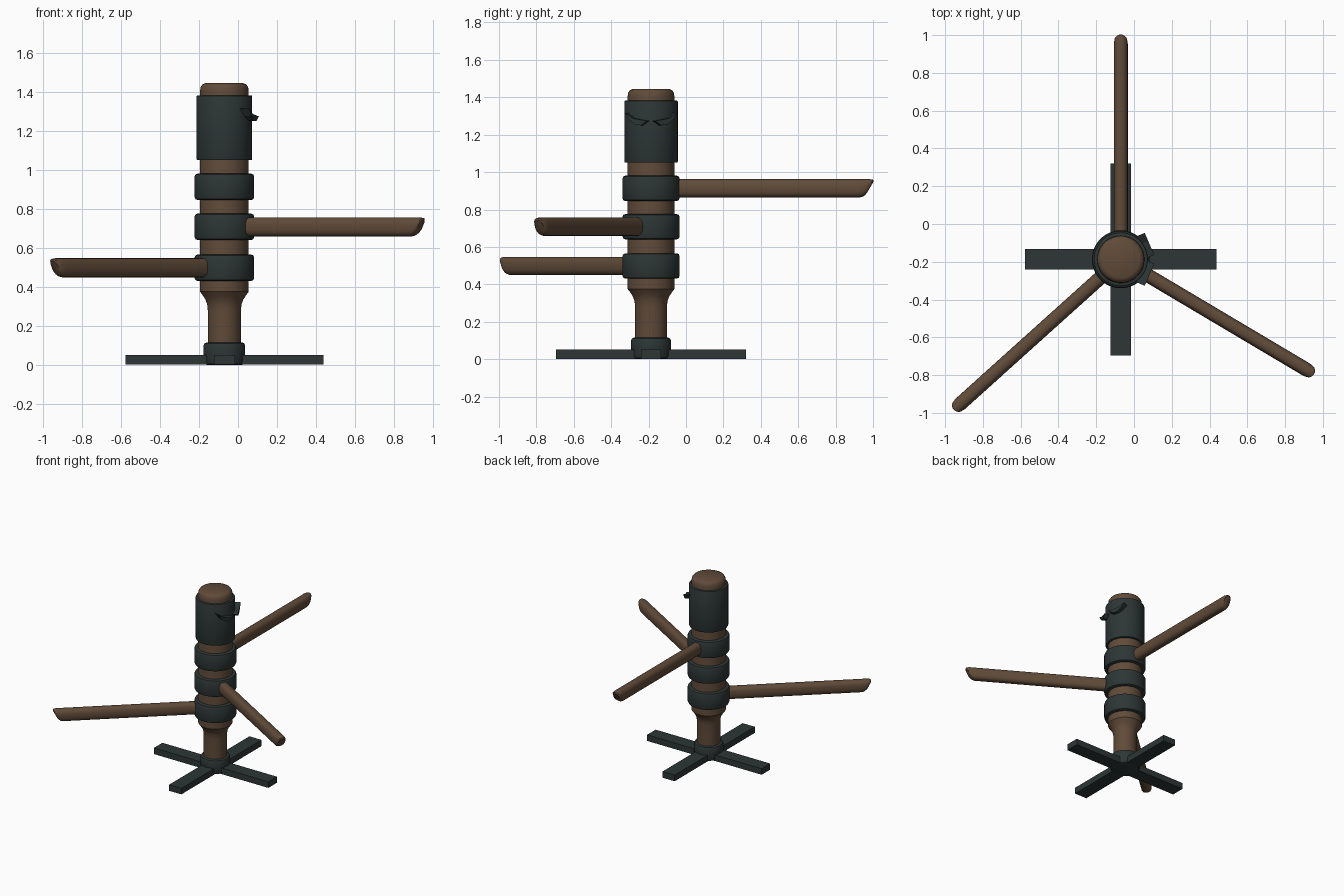
import bpy, bmesh, math
from mathutils import Vector

if "Cube" in bpy.data.objects:
    bpy.data.objects.remove(bpy.data.objects["Cube"])

CX, CY = -0.07, -0.187          # axis of the post

def material(name, rgb):
    m = bpy.data.materials.new(name)
    m.diffuse_color = (*rgb, 1)
    m.use_nodes = True
    m.node_tree.nodes["Principled BSDF"].inputs["Base Color"].default_value = m.diffuse_color
    return m

WOOD = material("brown wood", (0.118, 0.070, 0.041))
IRON = material("dark iron", (0.026, 0.037, 0.036))

def finish(name, bm, mat, smooth=True, angle=35):
    bmesh.ops.recalc_face_normals(bm, faces=bm.faces)
    me = bpy.data.meshes.new(name)
    bm.to_mesh(me)
    bm.free()
    me.materials.append(mat)
    ob = bpy.data.objects.new(name, me)
    bpy.context.collection.objects.link(ob)
    ob.location = (CX, CY, 0)
    if smooth:
        bpy.ops.object.select_all(action='DESELECT')
        ob.select_set(True)
        bpy.context.view_layer.objects.active = ob
        bpy.ops.object.shade_smooth_by_angle(angle=math.radians(angle))
    return ob

def loft(bm, rings):
    """Skin a list of vertex-position rings and cap both ends."""
    vs = [[bm.verts.new(p) for p in r] for r in rings]
    n = len(vs[0])
    for a, b in zip(vs, vs[1:]):
        for i in range(n):
            j = (i + 1) % n
            bm.faces.new((a[i], a[j], b[j], b[i]))
    bm.faces.new(vs[0][::-1])
    bm.faces.new(vs[-1])

def lathe(name, profile, mat, n=48):
    bm = bmesh.new()
    loft(bm, [[(r * math.cos(2 * math.pi * i / n), r * math.sin(2 * math.pi * i / n), z)
               for i in range(n)] for r, z in profile])
    return finish(name, bm, mat)

def band(name, r, z0, z1, b):
    c = 0.3 * b
    lathe(name, [(r - b, z0), (r - c, z0 + c), (r, z0 + b),
                 (r, z1 - b), (r - c, z1 - c), (r - b, z1)], IRON)

def prism(name, outline, depth, mat, place):
    """Extrude a 2D outline; place(u, v, w) maps it into space."""
    bm = bmesh.new()
    loft(bm, [[place(u, v, w) for u, v in outline] for w in depth])
    return finish(name, bm, mat, smooth=False)

# Wooden post with narrowed foot and rounded top
lathe("post", [(0.085, 0.02), (0.085, 0.28), (0.088, 0.31), (0.097, 0.335), (0.112, 0.358),
               (0.125, 0.375), (0.125, 1.405), (0.122, 1.424), (0.113, 1.438), (0.098, 1.445)], WOOD)

# Iron bands, head sleeve and foot collar
for label, z in (("lower", 0.498), ("middle", 0.708), ("upper", 0.913)):
    band(label + "_band", 0.153, z - 0.068, z + 0.068, 0.016)
band("head_sleeve", 0.143, 1.05, 1.382, 0.006)
band("foot_collar", 0.107, 0.0, 0.115, 0.016)

# Cross-shaped foot
L, W = 0.508, 0.054
quarter = [(L, -W), (L, W), (W, W)]
cross = []
for k in range(4):
    c, s = [(1, 0), (0, 1), (-1, 0), (0, -1)][k]
    cross += [(c * x - s * y, s * x + c * y) for x, y in quarter]
prism("cross_foot", cross, (0.002, 0.051), IRON, lambda u, v, w: (u, v, w))

# Three wooden arms: oval bars whose tips are cut back underneath
def arm(name, angle, z, length, n=24):
    a = math.radians(angle)
    d, t = Vector((math.cos(a), math.sin(a), 0)), Vector((-math.sin(a), math.cos(a), 0))
    # distance along arm, width scale, height scale, backward lean of the ring
    stations = [(0.05, 1, 1, 0), (length - 0.075, 1, 1, 0.0), (length - 0.045, 1, 1, 0.025),
                (length - 0.028, 0.9, 0.92, 0.03), (length - 0.02, 0.7, 0.72, 0.03)]
    rings = []
    for s, kw, kh, lean in stations:
        ring = []
        for i in range(n):
            q = 2 * math.pi * i / n
            cu, cv = math.cos(q), math.sin(q)
            u = 0.037 * kw * math.copysign(abs(cu) ** 0.8, cu)
            v = 0.049 * kh * math.copysign(abs(cv) ** 0.8, cv)
            ring.append(d * (s + lean * cv * kh) + t * u + Vector((0, 0, z + v)))
        rings.append(ring)
    bm = bmesh.new()
    loft(bm, rings)
    finish(name, bm, WOOD, angle=40)

arm("upper_arm", 90, 0.914, 1.188)
arm("middle_arm", -30.7, 0.708, 1.188)
arm("lower_arm", 222, 0.498, 1.188)

# Slanted angry eyes on the +x side of the sleeve
eye = [(0.078, 1.315), (0.03, 1.287), (-0.049, 1.274), (-0.016, 1.25), (0.02, 1.254), (0.052, 1.277)]
for side, sg in (("left", 1), ("right", -1)):
    a = math.radians(23.5)
    ca, sa = math.cos(a), math.sin(a)
    prism(side + "_eye", eye, (0.115, 0.172), IRON,
          lambda u, v, w: (w * ca - u * sa, sg * (w * sa + u * ca), v))
